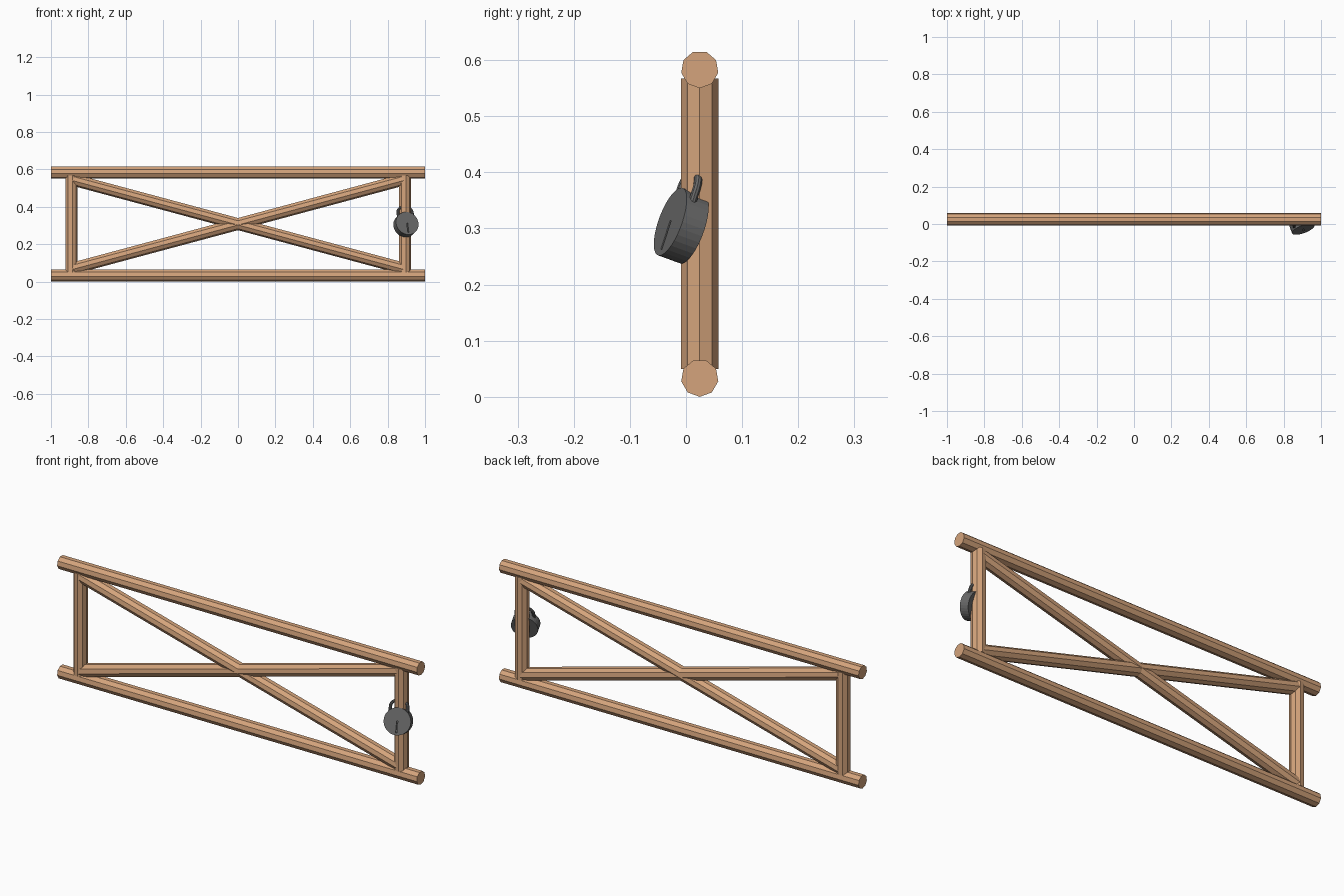
import bpy, bmesh, math
from mathutils import Vector, Matrix

if "Cube" in bpy.data.objects:
    bpy.data.objects.remove(bpy.data.objects["Cube"])

def material(name, rgb):
    m = bpy.data.materials.new(name)
    m.diffuse_color = (*rgb, 1)
    m.use_nodes = True
    m.node_tree.nodes["Principled BSDF"].inputs["Base Color"].default_value = m.diffuse_color
    return m

WOOD = material("wood", (0.66, 0.37, 0.20))
IRON = material("iron", (0.14, 0.14, 0.14))
Y, R, SIDES = 0.0245, 0.0335, 9

def finish(name, bm, mat):
    bmesh.ops.recalc_face_normals(bm, faces=bm.faces)
    me = bpy.data.meshes.new(name)
    bm.to_mesh(me)
    bm.free()
    ob = bpy.data.objects.new(name, me)
    bpy.context.collection.objects.link(ob)
    me.materials.append(mat)
    return ob

def tube(name, points, side, radius, sides, mat):
    """Sweep a regular polygon along points; one corner faces 'side'."""
    bm = bmesh.new()
    pts = [Vector(p) for p in points]
    rings = []
    for i, p in enumerate(pts):
        d = (pts[min(i + 1, len(pts) - 1)] - pts[max(i - 1, 0)]).normalized()
        s = Vector(side)
        s = (s - d * s.dot(d)).normalized()
        t = d.cross(s)
        angles = [2 * math.pi * k / sides for k in range(sides)]
        rings.append([bm.verts.new(p + radius * (s * math.cos(a) + t * math.sin(a))) for a in angles])
    for a, b in zip(rings, rings[1:]):
        for k in range(sides):
            n = (k + 1) % sides
            bm.faces.new((a[k], a[n], b[n], b[k]))
    bm.faces.new(rings[0])
    bm.faces.new(rings[-1])
    return finish(name, bm, mat)

# Long horizontal rails
for name, z in (("bottom_rail", R), ("top_rail", 0.5835)):
    tube(name, [(-1, Y, z), (1, Y, z)], (0, 0, -1), R, SIDES, WOOD)

# Uprights and crossing braces
for label, s in (("left", -1), ("right", 1)):
    tube(label + "_post", [(s * 0.892, Y, 0.05), (s * 0.892, Y, 0.567)], (1, 0, 0), R, SIDES, WOOD)
    tube(label + "_brace", [(-s * 0.885, Y, 0.071), (s * 0.885, Y, 0.546)], (0, 0, -1), R * 0.97, SIDES, WOOD)

# Padlock frame: local x = width, y = depth (front is -y), z = up
LOCK = (Matrix.Translation((0.898, -0.0085, 0.305))
        @ Matrix.Rotation(math.radians(20), 4, 'Z')
        @ Matrix.Rotation(math.radians(-19), 4, 'X'))

# Round padlock body
HALF = 0.022
body = tube("padlock_body", [(0, -HALF, 0), (0, HALF, 0)], (0, 0, 1), 0.064, 32, IRON)
body.matrix_world = LOCK

# Narrow keyhole slot cut into the front
bm = bmesh.new()
bmesh.ops.create_cube(bm, size=1, matrix=Matrix.Translation((0, -HALF, -0.025))
                      @ Matrix.Diagonal((0.006, 0.016, 0.055, 1)))
cutter = finish("keyhole_cutter", bm, IRON)
cutter.matrix_world = LOCK
cutter.hide_render = True
cutter.hide_set(True)
mod = body.modifiers.new("keyhole", 'BOOLEAN')
mod.operation = 'DIFFERENCE'
mod.solver = 'EXACT'
mod.object = cutter

# Shackle arching around the post
arch = [(0.041 * math.cos(a), -0.008, 0.066 + 0.032 * math.sin(a))
        for a in (math.pi * i / 12 for i in range(13))]
path = [(0.041, -0.008, 0.035)] + arch + [(-0.041, -0.008, 0.035)]
shackle = tube("padlock_shackle", path, (0, 1, 0), 0.0075, 10, IRON)
shackle.matrix_world = LOCK
